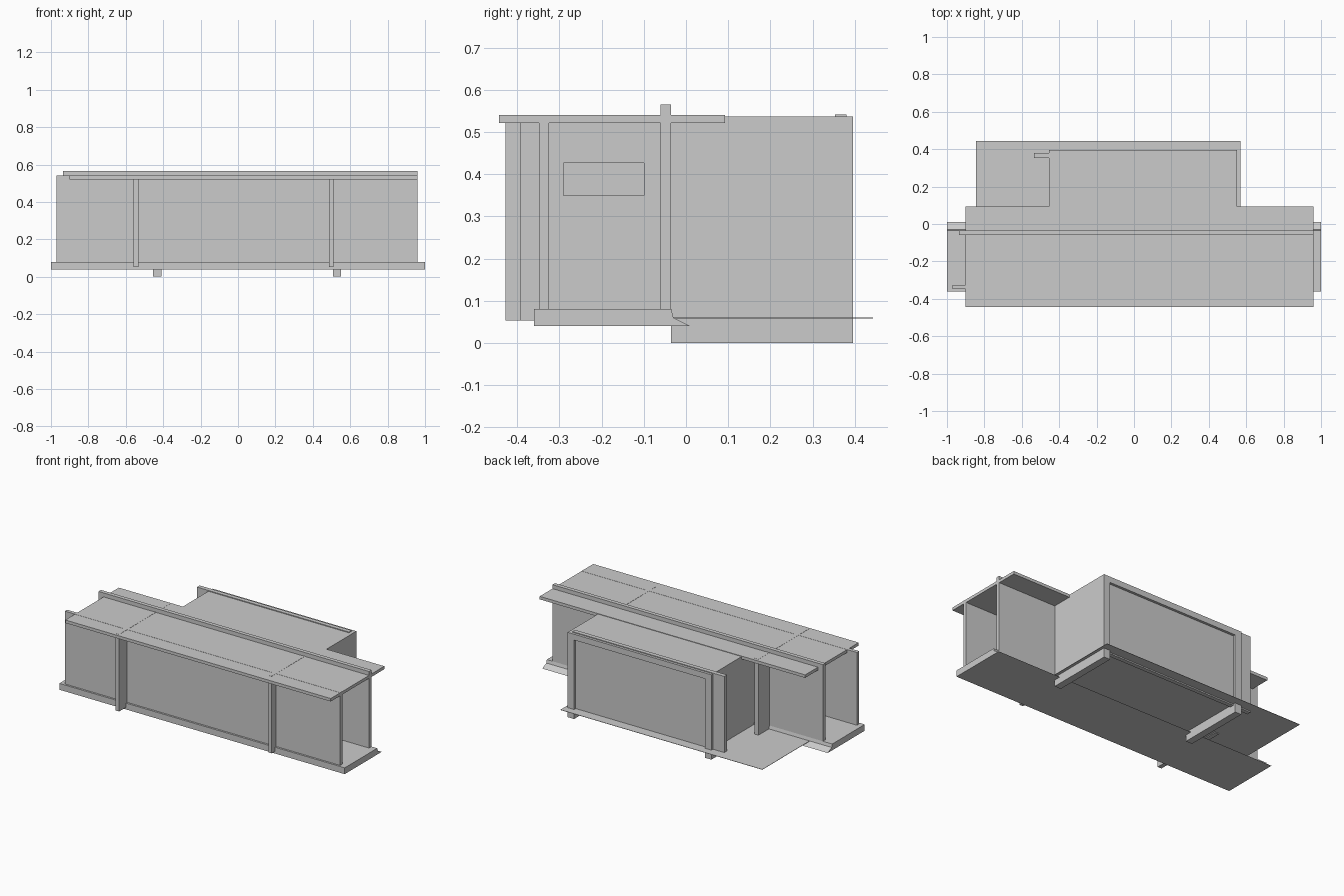
import bpy
import bmesh

if "Cube" in bpy.data.objects:
    bpy.data.objects.remove(bpy.data.objects["Cube"])


def extrude_x(name, profile, x0, x1):
    """Solid made by running a (y, z) profile from x0 to x1."""
    bm = bmesh.new()
    face = bm.faces.new([bm.verts.new((x0, y, z)) for y, z in profile])
    ext = bmesh.ops.extrude_face_region(bm, geom=[face])
    moved = [v for v in ext["geom"] if isinstance(v, bmesh.types.BMVert)]
    bmesh.ops.translate(bm, verts=moved, vec=(x1 - x0, 0, 0))
    bmesh.ops.recalc_face_normals(bm, faces=bm.faces)
    mesh = bpy.data.meshes.new(name)
    bm.to_mesh(mesh)
    bm.free()
    obj = bpy.data.objects.new(name, mesh)
    bpy.context.collection.objects.link(obj)
    return obj


def box(name, x, y, z):
    """Box from (min, max) ranges."""
    return extrude_x(name, [(y[0], z[0]), (y[1], z[0]), (y[1], z[1]), (y[0], z[1])], *x)


# Floor slab with a sloped rear edge, and the thin terrace sheet behind it
extrude_x("floor_slab",
          [(-0.36, 0.04), (0.01, 0.04), (-0.03, 0.06), (-0.035, 0.08), (-0.36, 0.08)],
          -1.0, 1.0)
box("terrace_sheet", (-0.845, 0.57), (-0.03, 0.443), (0.058, 0.06))

# Long walls of the main hall; the rear one rises above the roof
box("front_wall", (-0.97, 0.96), (-0.348, -0.325), (0.05, 0.541))
box("spine_wall", (-0.935, 0.96), (-0.06, -0.035), (0.05, 0.565))

# Cross walls that show as fins outside the long walls
box("left_cross_wall", (-0.56, -0.533), (-0.428, 0.075), (0.053, 0.541))
right_cross = box("right_cross_wall", (0.487, 0.51), (-0.392, -0.04), (0.053, 0.541))

# Opening in the right cross wall
cutter = box("opening_cutter", (0.4, 0.6), (-0.29, -0.1), (0.35, 0.427))
cutter.hide_render = True
cutter.hide_viewport = True
cutter.display_type = 'WIRE'
cut = right_cross.modifiers.new("opening", 'BOOLEAN')
cut.object = cutter
cut.operation = 'DIFFERENCE'
cut.solver = 'EXACT'

# Main roof
box("main_roof", (-0.9, 0.96), (-0.443, 0.093), (0.521, 0.54))

# Rear wing: side walls reaching the ground, back wall with a fin, roof
for name, x in (("left_wing_wall", (-0.455, -0.41)), ("right_wing_wall", (0.507, 0.552))):
    box(name, x, (-0.036, 0.396), (0.0, 0.537))
box("wing_back_wall", (-0.535, 0.53), (0.353, 0.38), (0.05, 0.542))
box("wing_roof", (-0.455, 0.552), (-0.036, 0.396), (0.5, 0.537))
